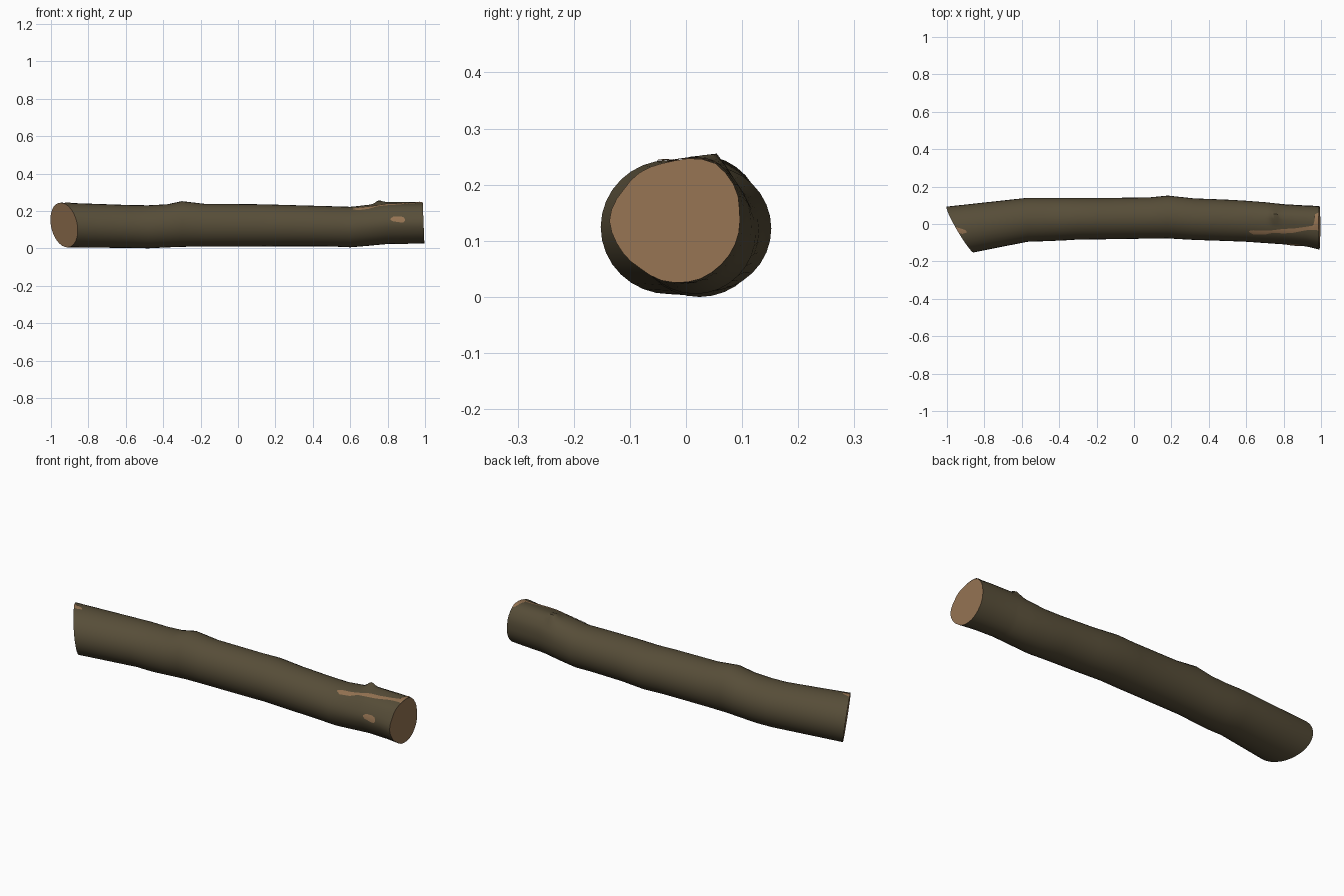
import bpy, bmesh, math
from mathutils import Vector

if "Cube" in bpy.data.objects:
    bpy.data.objects.remove(bpy.data.objects["Cube"])

SIDES = 32


def material(name, rgb):
    m = bpy.data.materials.new(name)
    m.diffuse_color = (*rgb, 1)
    m.use_nodes = True
    m.node_tree.nodes["Principled BSDF"].inputs["Base Color"].default_value = m.diffuse_color
    return m


bark = material("bark", (0.095, 0.075, 0.040))
wood = material("bare_wood", (0.300, 0.172, 0.085))

# Stations along the log: x, y min, y max, z min, z max
STATIONS = [
    (-0.93, -0.152, 0.093, 0.005, 0.244),
    (-0.57, -0.095, 0.140, 0.002, 0.231),
    (-0.48, -0.092, 0.140, 0.000, 0.230),
    (-0.38, -0.088, 0.140, 0.005, 0.235),
    (-0.30, -0.083, 0.139, 0.008, 0.252),
    (-0.18, -0.082, 0.139, 0.010, 0.238),
    (0.08, -0.078, 0.142, 0.010, 0.236),
    (0.18, -0.077, 0.152, 0.010, 0.234),
    (0.32, -0.085, 0.137, 0.011, 0.230),
    (0.50, -0.091, 0.130, 0.010, 0.225),
    (0.60, -0.095, 0.124, 0.006, 0.222),
    (0.70, -0.102, 0.116, 0.015, 0.232),
    (0.80, -0.109, 0.105, 0.025, 0.243),
    (0.92, -0.120, 0.098, 0.027, 0.243),
    (0.992, -0.137, 0.095, 0.028, 0.243),
]

# Outline of the sawn right end, as y, z
END = [(0.095, 0.15), (0.09, 0.19), (0.047, 0.242), (-0.03, 0.24), (-0.085, 0.22),
       (-0.112, 0.19), (-0.137, 0.14), (-0.12, 0.09), (-0.08, 0.05), (-0.04, 0.028),
       (0.02, 0.03), (0.065, 0.06), (0.09, 0.10)]
END_POLAR = sorted((math.atan2((z - .1355) / .1075, (y + .021) / .116) % math.tau,
                    math.hypot((z - .1355) / .1075, (y + .021) / .116)) for y, z in END)


def lerp(a, b, t):
    return a + (b - a) * t


def end_radius(a):
    a %= math.tau
    pts = [(END_POLAR[-1][0] - math.tau, END_POLAR[-1][1])] + END_POLAR
    pts.append((END_POLAR[0][0] + math.tau, END_POLAR[0][1]))
    for (a0, r0), (a1, r1) in zip(pts, pts[1:]):
        if a0 <= a <= a1:
            return lerp(r0, r1, (a - a0) / (a1 - a0))
    return 1


def surface(x, a, lift=0.0):
    """Point on the log at length x and angle a (0 = back, 90 degrees = top)."""
    x = min(max(x, STATIONS[0][0]), STATIONS[-1][0])
    for s, e in zip(STATIONS, STATIONS[1:]):
        if s[0] <= x <= e[0]:
            t = (x - s[0]) / (e[0] - s[0])
            y0, y1, z0, z1 = (lerp(p, q, t) for p, q in zip(s[1:], e[1:]))
            break
    r = lerp(1, end_radius(a), min(max((x - 0.5) / 0.4, 0), 1))
    # Small torn knot: steep towards the left, gentle towards the right
    dx = (x - 0.75) / (0.022 if x < 0.75 else 0.035)
    da = (a - math.radians(70)) / 0.22
    r += 0.20 * math.exp(-dx * dx - da * da)
    y = (y0 + y1) / 2 + ((y1 - y0) / 2 * r + lift) * math.cos(a)
    z = (z0 + z1) / 2 + ((z1 - z0) / 2 * r + lift) * math.sin(a)
    # Slanted saw cut at the left, nearly square cut at the right
    k = min(max((-0.57 - x) / 0.36, 0), 1)
    shift = k * (-0.58 * (y + 0.0295) - 0.15 * (z - 0.125))
    if x > 0.92:
        shift -= 0.04 * (z - 0.1355) * (x - 0.92) / 0.072
    return Vector((x + shift, y, z))


def finish(name, bm, mats):
    bmesh.ops.recalc_face_normals(bm, faces=bm.faces)
    me = bpy.data.meshes.new(name)
    bm.to_mesh(me)
    bm.free()
    ob = bpy.data.objects.new(name, me)
    bpy.context.collection.objects.link(ob)
    for m in mats:
        me.materials.append(m)
    bpy.ops.object.select_all(action='DESELECT')
    ob.select_set(True)
    bpy.context.view_layer.objects.active = ob
    bpy.ops.object.shade_smooth_by_angle(angle=math.radians(40))
    return ob


# Log: bark skin with two sawn ends
bm = bmesh.new()
xs = sorted({s[0] for s in STATIONS} | {0.715, 0.73, 0.74, 0.75, 0.765, 0.78})
rings = [[bm.verts.new(surface(x, math.tau * i / SIDES)) for i in range(SIDES)] for x in xs]
for p, q in zip(rings, rings[1:]):
    for i in range(SIDES):
        j = (i + 1) % SIDES
        bm.faces.new((p[i], p[j], q[j], q[i]))
for ring in (rings[0], rings[-1]):
    bm.faces.new(ring).material_index = 1
finish("log", bm, [bark, wood])


def bare_patch(name, rows):
    """Thin plate following the bark; rows are x, first angle, last angle in degrees."""
    bm = bmesh.new()
    n = 5
    grid = [[bm.verts.new(surface(x, math.radians(lerp(a, b, i / n)), 0.0022))
             for i in range(n + 1)] for x, a, b in rows]
    for p, q in zip(grid, grid[1:]):
        for i in range(n):
            bm.faces.new((p[i], p[i + 1], q[i + 1], q[i]))
    ob = finish(name, bm, [wood])
    # Make sure the plate faces outwards
    if ob.data.polygons[0].normal.dot(Vector((0, math.cos(math.radians(rows[0][1])),
                                              math.sin(math.radians(rows[0][1]))))) < 0:
        ob.data.flip_normals()


# Places where the bark is rubbed away
bare_patch("top_streak", [(0.615, 117, 121), (0.64, 114, 128), (0.70, 113, 126),
                          (0.74, 110, 118), (0.80, 103, 117), (0.85, 100, 113),
                          (0.92, 92, 102), (0.96, 86, 98), (0.972, 58, 97), (0.991, 52, 97)])
bare_patch("front_spot", [(0.815, 167, 171), (0.83, 161, 175), (0.87, 160, 178),
                          (0.885, 163, 178), (0.892, 168, 174)])
bare_patch("left_chip", [(-0.93, 84, 100), (-0.91, 88, 102), (-0.885, 95, 100)])
